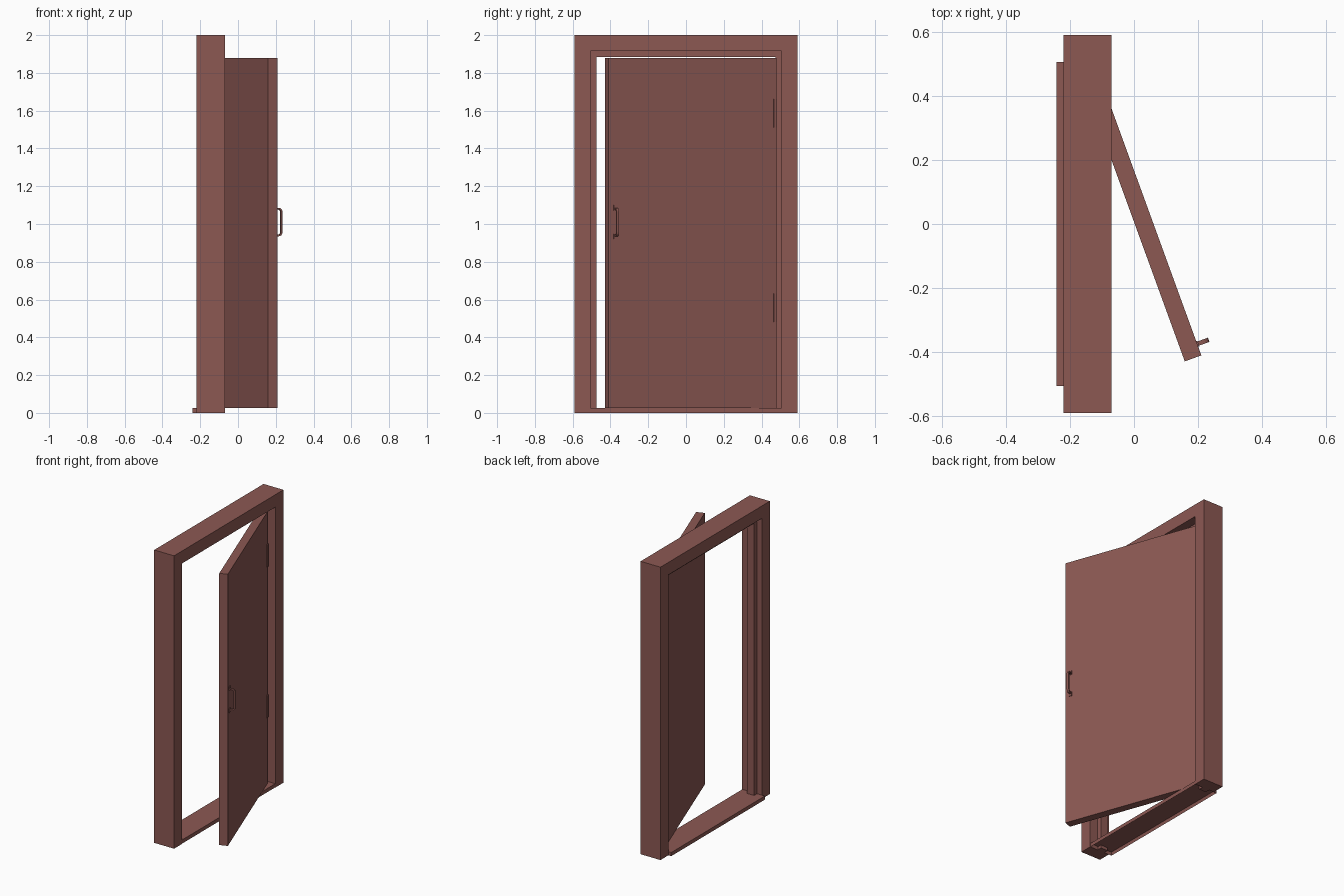
import bpy, bmesh, math
from mathutils import Matrix, Vector

if "Cube" in bpy.data.objects:
    bpy.data.objects.remove(bpy.data.objects["Cube"])

mat = bpy.data.materials.new("reddish_brown_paint")
mat.diffuse_color = (0.262, 0.098, 0.086, 1)
mat.use_nodes = True
mat.node_tree.nodes["Principled BSDF"].inputs["Base Color"].default_value = mat.diffuse_color


def finish(name, bm, matrix=None):
    bmesh.ops.recalc_face_normals(bm, faces=bm.faces)
    me = bpy.data.meshes.new(name)
    bm.to_mesh(me)
    bm.free()
    me.materials.append(mat)
    ob = bpy.data.objects.new(name, me)
    bpy.context.collection.objects.link(ob)
    if matrix:
        ob.matrix_world = matrix
    return ob


def box(name, lo, hi, matrix=None, hollow=None):
    bm = bmesh.new()
    lo, hi = Vector(lo), Vector(hi)
    bmesh.ops.create_cube(bm, size=1, matrix=Matrix.Translation((lo + hi) / 2)
                          @ Matrix.Diagonal((*(hi - lo), 1)))
    if hollow:  # recess the underside, leaving a rim
        bm.normal_update()
        f = min(bm.faces, key=lambda f: f.calc_center_median().z)
        bmesh.ops.inset_region(bm, faces=[f], thickness=hollow[0])
        bmesh.ops.translate(bm, verts=f.verts, vec=(0, 0, hollow[1]))
    return finish(name, bm, matrix)


# Door frame: rebated profile (x, distance in from the outer edge) swept up, over and down
W, H = 0.59, 2.0
profile = [(-0.22, 0), (-0.22, 0.085), (-0.183, 0.085), (-0.183, 0.117),
           (-0.13, 0.117), (-0.13, 0.085), (-0.07, 0.085), (-0.07, 0)]
bm = bmesh.new()
rings = []
for side, top in ((-1, 0), (-1, 1), (1, 1), (1, 0)):
    rings.append([bm.verts.new((x, side * (W - w), (H - w) * top)) for x, w in profile])
n = len(profile)
for a, b in zip(rings, rings[1:]):
    for i in range(n):
        j = (i + 1) % n
        bm.faces.new((a[i], a[j], b[j], b[i]))
bm.faces.new(rings[0])
bm.faces.new(rings[-1])
finish("door_frame", bm)

# Threshold, hollow underneath
box("threshold", (-0.242, -0.505, 0), (-0.072, 0.505, 0.025), hollow=(0.008, 0.02))

# Door space: origin at the hinge corner of the outer face,
# +x out of the face, -y along the door towards the latch edge; swung open 20 degrees
L = 0.945
swing = Matrix.Translation((-0.113, 0.478, 0)) @ Matrix.Rotation(math.radians(20), 4, 'Z')
box("door_panel", (-0.055, -L, 0.025), (0, 0, 1.88), swing)

# Hinges
for name, z in (("lower_hinge", 0.48), ("upper_hinge", 1.51)):
    box(name, (-0.004, -0.015, z), (0.006, 0.002, z + 0.153), swing)

# Pull handle: rounded bracket outline extruded across its width
hy, zc = -L + 0.038, 1.01


def bracket(reach, half, r):
    pts = [(0, -half)]
    for sgn, a0 in ((-1, -90), (1, 0)):
        for k in range(5):
            a = math.radians(a0 + 90 * k / 4)
            pts.append((reach - r + r * math.cos(a), sgn * (half - r) + r * math.sin(a)))
    return pts + [(0, half)]


bm = bmesh.new()
outline = bracket(0.038, 0.075, 0.02) + bracket(0.029, 0.066, 0.011)[::-1]
face = bm.faces.new([bm.verts.new((o, hy - 0.007, zc + z)) for o, z in outline])
ext = bmesh.ops.extrude_face_region(bm, geom=[face])
bmesh.ops.translate(bm, vec=(0, 0.014, 0),
                    verts=[v for v in ext["geom"] if isinstance(v, bmesh.types.BMVert)])
finish("pull_handle", bm, swing)

# Handle mounting pads
for name, s in (("lower_handle_pad", -1), ("upper_handle_pad", 1)):
    z = zc + s * 0.076
    box(name, (-0.002, hy - 0.009, z - 0.014), (0.004, hy + 0.009, z + 0.014), swing)
